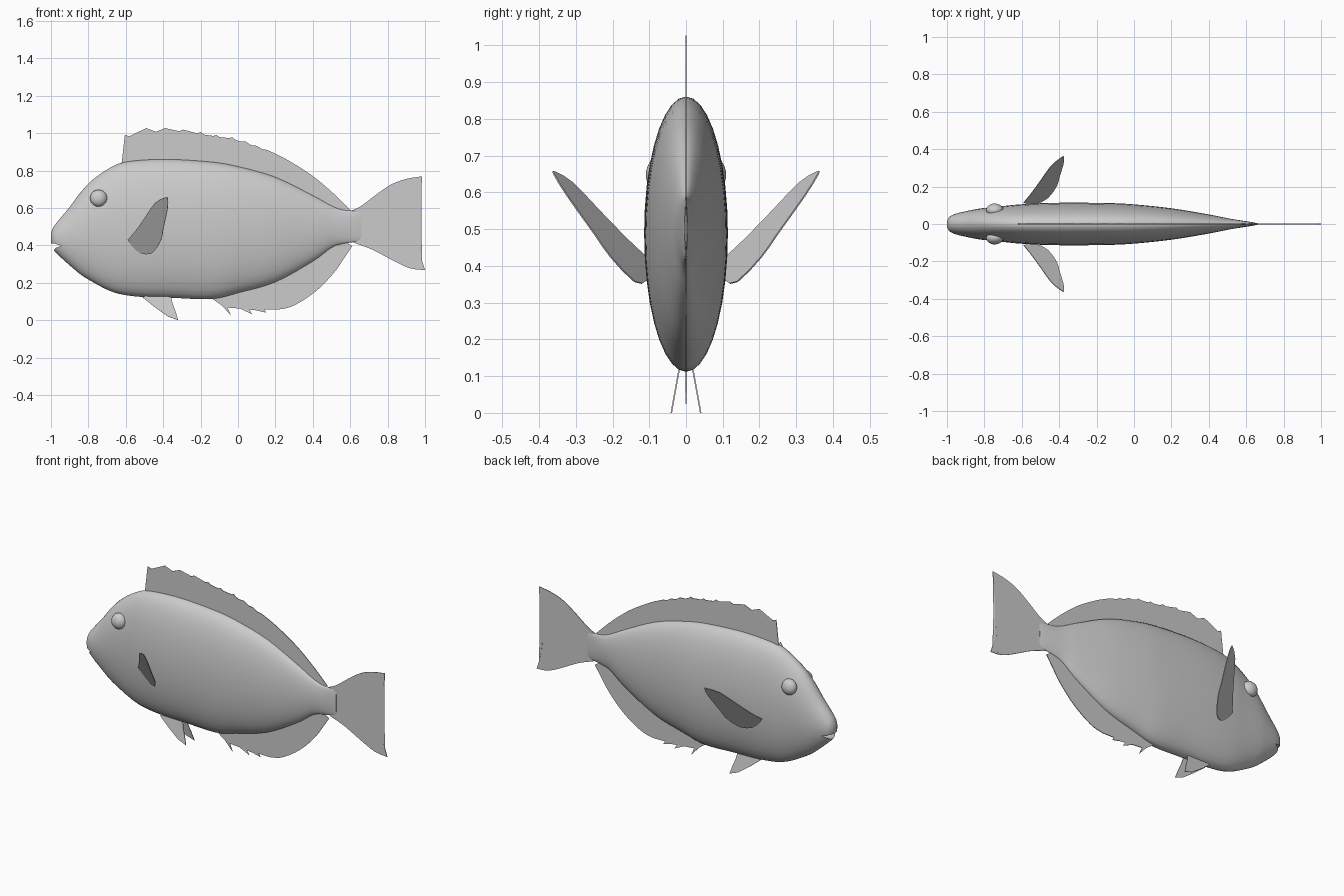
import bpy, bmesh
from math import sin, cos, pi
from mathutils import Vector

if "Cube" in bpy.data.objects:
    bpy.data.objects.remove(bpy.data.objects["Cube"])

grey = bpy.data.materials.new("plain grey")
grey.use_nodes = True
COLOUR = (0.6, 0.6, 0.6, 1)
grey.diffuse_color = COLOUR
grey.node_tree.nodes["Principled BSDF"].inputs["Base Color"].default_value = COLOUR


def make_object(name, bm):
    bmesh.ops.recalc_face_normals(bm, faces=bm.faces)
    mesh = bpy.data.meshes.new(name)
    bm.to_mesh(mesh)
    bm.free()
    mesh.materials.append(grey)
    obj = bpy.data.objects.new(name, mesh)
    bpy.context.collection.objects.link(obj)
    return obj


def select_only(obj):
    bpy.ops.object.select_all(action="DESELECT")
    obj.select_set(True)
    bpy.context.view_layer.objects.active = obj


def smooth(obj, degrees=40):
    select_only(obj)
    bpy.ops.object.shade_smooth_by_angle(angle=degrees * pi / 180)


def spline(points, steps):
    """Catmull-Rom curve through points of any dimension."""
    pts = [Vector(p) for p in points]
    pts = [pts[0]] + pts + [pts[-1]]
    out = []
    for a, b, c, d in zip(pts, pts[1:], pts[2:], pts[3:]):
        for i in range(steps):
            t = i / steps
            out.append(b + t / 2 * (c - a + t * (2 * a - 5 * b + 4 * c - d
                                                 + t * (3 * (b - c) + d - a))))
    return out + [pts[-1]]


def fin(name, outline, depth):
    """Thin sheet from an x/z outline; depth(x, z) gives y."""
    bm = bmesh.new()
    face = bm.faces.new([bm.verts.new((x, depth(x, z), z)) for x, z in outline])
    bmesh.ops.triangulate(bm, faces=[face])
    obj = make_object(name, bm)
    solid = obj.modifiers.new("thickness", "SOLIDIFY")
    solid.thickness = 0.004
    solid.offset = 0
    return obj


def centre(x, z):
    return 0.0


# Body: oval sections along x (x, top, bottom, half width)
stations = [
    (-1.0, .465, .415, .016), (-.985, .50, .375, .04), (-.95, .545, .338, .056),
    (-.9, .605, .293, .068), (-.84, .685, .243, .08), (-.78, .748, .206, .088),
    (-.7, .805, .163, .096), (-.62, .842, .137, .104), (-.5, .857, .123, .111),
    (-.35, .86, .119, .114), (-.14, .846, .113, .112), (0, .822, .145, .105),
    (.2, .765, .203, .084), (.4, .667, .314, .051), (.5, .612, .387, .031),
    (.56, .59, .408, .021), (.63, .583, .42, .01), (.66, .57, .435, .004)]
SIDES = 36
bm = bmesh.new()
rings = []
for x, top, bottom, half in spline(stations, 4):
    mid, tall = (top + bottom) / 2, (top - bottom) / 2
    rings.append([bm.verts.new((x, half * cos(a), mid + tall * sin(a)))
                  for a in (2 * pi * i / SIDES for i in range(SIDES))])
for r, s in zip(rings, rings[1:]):
    for i in range(SIDES):
        j = (i + 1) % SIDES
        bm.faces.new((r[i], r[j], s[j], s[i]))
bm.faces.new(rings[0])
bm.faces.new(rings[-1])
body = make_object("body", bm)

# Mouth: a wedge cut out of the snout, leaving the lower lip set back
bm = bmesh.new()
wedge = [(-1.05, .412), (-.985, .41), (-.945, .398), (-.975, .386), (-.99, .37), (-1.05, .34)]
face = bm.faces.new([bm.verts.new((x, -.2, z)) for x, z in wedge])
sweep = bmesh.ops.extrude_face_region(bm, geom=[face])["geom"]
bmesh.ops.translate(bm, vec=(0, .4, 0),
                    verts=[g for g in sweep if isinstance(g, bmesh.types.BMVert)])
cutter = make_object("mouth_cutter", bm)
cutter.hide_render = True
cut = body.modifiers.new("mouth", "BOOLEAN")
cut.operation = "DIFFERENCE"
cut.object = cutter
select_only(body)
bpy.ops.object.modifier_apply(modifier="mouth")
bpy.data.objects.remove(cutter)
smooth(body)

# Dorsal fin: spines joined by scalloped webbing, then a soft rear edge
spines = [(-.605, .992), (-.49, 1.027), (-.39, 1.027), (-.295, 1.019), (-.2, 1.006),
          (-.115, .99), (-.03, .978), (.04, .955), (.1, .932), (.155, .91)]
edge = [(-.622, .84), (-.612, .91)]
for k, (a, b) in enumerate(zip(spines, spines[1:])):
    sag = .022 - .002 * k
    edge.append(a)
    for t, drop in ((.2, .75), (.5, 1), (.8, .6)):
        edge.append((a[0] + t * (b[0] - a[0]), a[1] + t * (b[1] - a[1]) - sag * drop))
edge += spline([spines[-1], (.25, .865), (.38, .785), (.48, .705), (.56, .63), (.6, .59)], 3)
base = [(.56, .57), (.4, .63), (.2, .73), (0, .79), (-.3, .83), (-.6, .81)]
fin("dorsal_fin", edge + base, centre)

# Anal fin: short swept spines, then a soft rounded edge
edge = [(-.14, .116), (-.086, .078), (-.037, .024), (-.055, .067), (.01, .062),
        (.075, .032), (.055, .068), (.1, .052), (.15, .04), (.14, .058)]
edge += spline([(.21, .056), (.28, .07), (.36, .113), (.44, .175), (.52, .262),
                (.57, .335), (.61, .395)], 3)
fin("anal_fin", edge + [(.56, .43), (.4, .35), (.2, .24), (0, .18)], centre)

# Tail fin: flared fan with a concave rear edge
upper = spline([(.58, .575), (.65, .605), (.74, .672), (.82, .726), (.9, .755), (.985, .769)], 3)
rear = spline([(.985, .769), (.963, .66), (.957, .53), (.968, .38), (1.0, .268)], 4)
lower = spline([(1.0, .268), (.92, .277), (.83, .318), (.72, .376), (.63, .41), (.58, .43)], 3)
fin("tail_fin", upper + rear[1:] + lower[1:], centre)

# Paired fins and eyes
pectoral = spline([(-.59, .43), (-.55, .475), (-.497, .55), (-.444, .627), (-.39, .655),
                   (-.375, .65), (-.377, .59), (-.4, .485), (-.412, .425), (-.46, .357),
                   (-.525, .36), (-.565, .395)], 2)
pelvic = [(-.51, .122), (-.44, .066), (-.375, .02), (-.32, 0), (-.335, .05),
          (-.35, .09), (-.36, .14), (-.45, .15)]
for side, name in ((1, "left"), (-1, "right")):
    fin(name + "_pectoral_fin", pectoral,
        lambda x, z: side * (.169 + .528 * x + .598 * z))
    fin(name + "_pelvic_fin", pelvic, lambda x, z: side * (.04 - .18 * z))
    bpy.ops.mesh.primitive_uv_sphere_add(segments=20, ring_count=12, radius=1,
                                         location=(-.745, side * .075, .652),
                                         rotation=(pi / 2 + side * .15, 0, 0))
    eye = bpy.context.object
    eye.name = name + "_eye"
    eye.scale = (.046, .046, .034)
    eye.data.materials.append(grey)
    smooth(eye)
